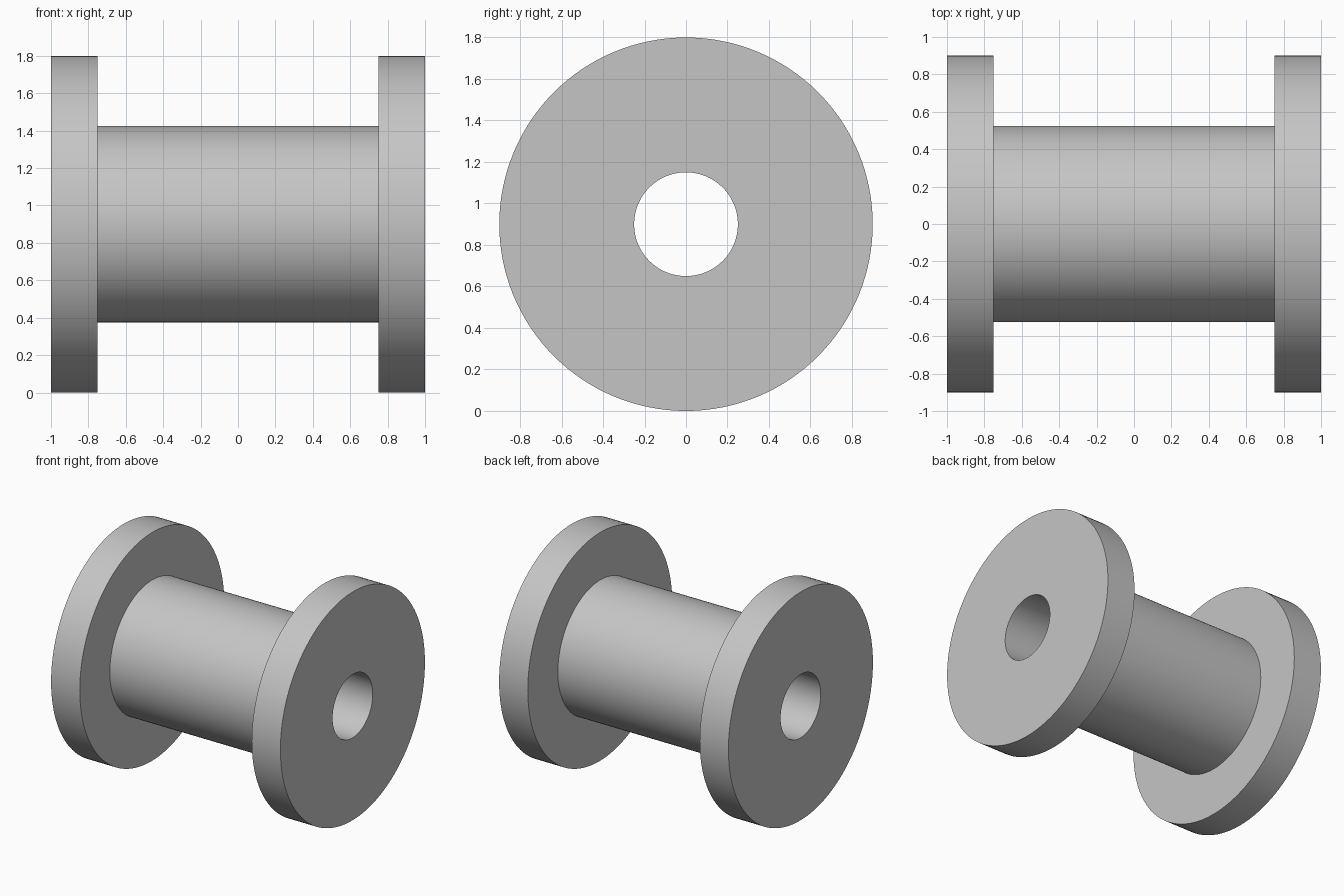
import bpy
import bmesh
import math
from mathutils import Matrix, Vector

SEGMENTS = 128
RIM, CORE, BORE = 0.90, 0.525, 0.25      # radii
END, SHOULDER = 1.0, 0.75                # half length, inner flange face

cube = bpy.data.objects.get("Cube")
if cube:
    bpy.data.objects.remove(cube, do_unlink=True)

grey = bpy.data.materials.new("plain grey")
grey.use_nodes = True
colour = (0.56, 0.56, 0.56, 1.0)
grey.diffuse_color = colour
grey.node_tree.nodes["Principled BSDF"].inputs["Base Color"].default_value = colour


def lathe(name, profile):
    """Spin a closed (x, radius) profile around the x axis."""
    bm = bmesh.new()
    verts = [bm.verts.new((x, 0, r)) for x, r in profile]
    edges = [bm.edges.new((v, verts[i - 1])) for i, v in enumerate(verts)]
    bmesh.ops.spin(bm, geom=verts + edges, cent=(0, 0, 0), axis=(1, 0, 0),
                   angle=math.tau, steps=SEGMENTS, use_merge=True)
    bmesh.ops.remove_doubles(bm, verts=bm.verts, dist=0.0001)
    bmesh.ops.recalc_face_normals(bm, faces=bm.faces)
    bmesh.ops.transform(bm, matrix=Matrix.Translation(Vector((0, 0, RIM))), verts=bm.verts)
    mesh = bpy.data.meshes.new(name)
    bm.to_mesh(mesh)
    bm.free()
    mesh.materials.append(grey)
    obj = bpy.data.objects.new(name, mesh)
    bpy.context.collection.objects.link(obj)
    return obj


# Flanged spool with a through bore: right half profile, mirrored to the left
half = [(END, BORE), (END, RIM), (SHOULDER, RIM), (SHOULDER, CORE)]
spool = lathe("flanged_spool", half + [(-x, r) for x, r in reversed(half)])

# Smooth round walls, crisp rims
bpy.ops.object.select_all(action="DESELECT")
spool.select_set(True)
bpy.context.view_layer.objects.active = spool
bpy.ops.object.shade_smooth_by_angle(angle=math.radians(30))
